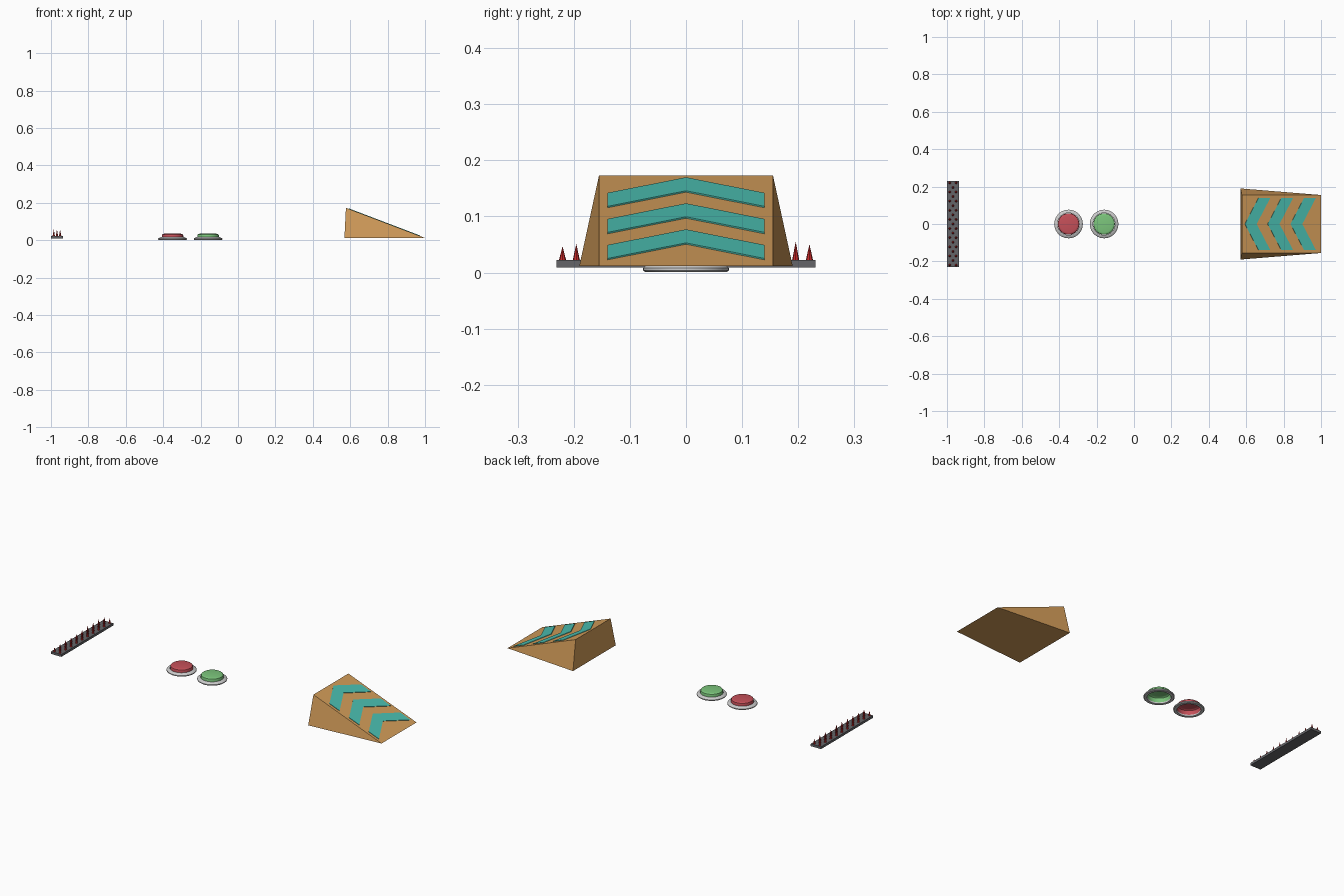
import bpy, bmesh, math, random
from mathutils import Matrix

if "Cube" in bpy.data.objects:
    bpy.data.objects.remove(bpy.data.objects["Cube"])

random.seed(4)


def material(name, rgb):
    m = bpy.data.materials.new(name)
    m.diffuse_color = (*rgb, 1)
    m.use_nodes = True
    m.node_tree.nodes["Principled BSDF"].inputs["Base Color"].default_value = m.diffuse_color
    return m


WOOD = material("wood", (0.64, 0.33, 0.10))
TEAL = material("teal", (0.07, 0.52, 0.44))
RED = material("button_red", (0.56, 0.08, 0.10))
GREEN = material("button_green", (0.20, 0.56, 0.20))
SPIKE = material("spike_red", (0.55, 0.02, 0.02))
DARK = material("dark_metal", (0.13, 0.13, 0.14))


def finish(name, bm, mat=None, smooth=False):
    bmesh.ops.recalc_face_normals(bm, faces=bm.faces)
    me = bpy.data.meshes.new(name)
    bm.to_mesh(me)
    bm.free()
    ob = bpy.data.objects.new(name, me)
    bpy.context.collection.objects.link(ob)
    if mat:
        me.materials.append(mat)
    if smooth:
        bpy.ops.object.select_all(action='DESELECT')
        bpy.context.view_layer.objects.active = ob
        ob.select_set(True)
        bpy.ops.object.shade_smooth_by_angle(angle=math.radians(30))
    return ob


def lathe(name, profile, x, mat=None, closed=False):
    bm = bmesh.new()
    vs = [bm.verts.new((r, 0, z)) for r, z in profile]
    edges = [bm.edges.new(p) for p in zip(vs, vs[1:])]
    if closed:
        edges.append(bm.edges.new((vs[-1], vs[0])))
    bmesh.ops.spin(bm, geom=vs + edges, axis=(0, 0, 1), cent=(0, 0, 0),
                   angle=math.tau, steps=40)
    bmesh.ops.remove_doubles(bm, verts=bm.verts, dist=1e-5)
    bmesh.ops.translate(bm, verts=bm.verts, vec=(x, 0, 0))
    return finish(name, bm, mat, True)


# Ramp: wedge with flared sides
X0, X1, Z0, Z1 = 0.577, 1.0, 0.012, 0.173
bm = bmesh.new()
l, r = [[bm.verts.new((x, s * y, z)) for x, y, z in
         ((0.569, 0.19, Z0), (X1, 0.155, Z0), (X0, 0.155, Z1))] for s in (-1, 1)]
bm.faces.new(l)
bm.faces.new(r)
for i in range(3):
    j = (i + 1) % 3
    bm.faces.new((l[i], l[j], r[j], r[i]))
finish("ramp", bm, WOOD)


# Chevrons: thin arrows lying on the slope
def slope_z(x):
    return Z1 - (x - X0) * (Z1 - Z0) / (X1 - X0)


for k in range(3):
    a = 0.592 + 0.122 * k
    outline = ((a, 0), (a + 0.073, 0.14), (a + 0.136, 0.14),
               (a + 0.063, 0), (a + 0.136, -0.14), (a + 0.073, -0.14))
    bm = bmesh.new()
    f = bm.faces.new([bm.verts.new((x, y, slope_z(x) - 0.001)) for x, y in outline])
    ext = bmesh.ops.extrude_face_region(bm, geom=[f])
    bmesh.ops.translate(bm, vec=(0.001, 0, 0.0035),
                        verts=[v for v in ext["geom"] if isinstance(v, bmesh.types.BMVert)])
    if not any(g.is_valid and len(g.verts) == 6 and
               min(v.co.z - slope_z(v.co.x) for v in g.verts) < 0 for g in bm.faces):
        bmesh.ops.holes_fill(bm, edges=bm.edges)
    finish(f"chevron_{k + 1}", bm, TEAL)

# Buttons: hollow sloped rim with an open-bottomed cap
for label, x, mat in (("red", -0.35, RED), ("green", -0.16, GREEN)):
    lathe(f"{label}_button_rim",
          [(0.059, 0.001), (0.073, 0.001), (0.0765, 0.004), (0.0765, 0.008),
           (0.073, 0.0115), (0.063, 0.016), (0.059, 0.016)], x, closed=True)
    lathe(f"{label}_button_cap",
          [(0.0575, 0.008), (0.0575, 0.025), (0.056, 0.030), (0.052, 0.033),
           (0.045, 0.0345), (0, 0.035)], x, mat)

# Spike strip: plate with three staggered rows of spikes
bm = bmesh.new()
bmesh.ops.create_cube(bm, size=1, matrix=Matrix.Translation((-0.968, 0, 0.0155))
                      @ Matrix.Diagonal((0.064, 0.461, 0.013, 1)))
finish("spike_plate", bm, DARK)

bm = bmesh.new()
for x, n, end in ((-0.985, 10, 0.22), (-0.968, 9, 0.1955), (-0.951, 10, 0.22)):
    for i in range(n):
        h = random.uniform(0.022, 0.036)
        y = -end + 2 * end * i / (n - 1)
        bmesh.ops.create_cone(bm, cap_ends=True, segments=8, radius1=0.0065, radius2=0,
                              depth=h, matrix=Matrix.Translation((x, y, 0.0215 + h / 2)))
finish("spikes", bm, SPIKE)
